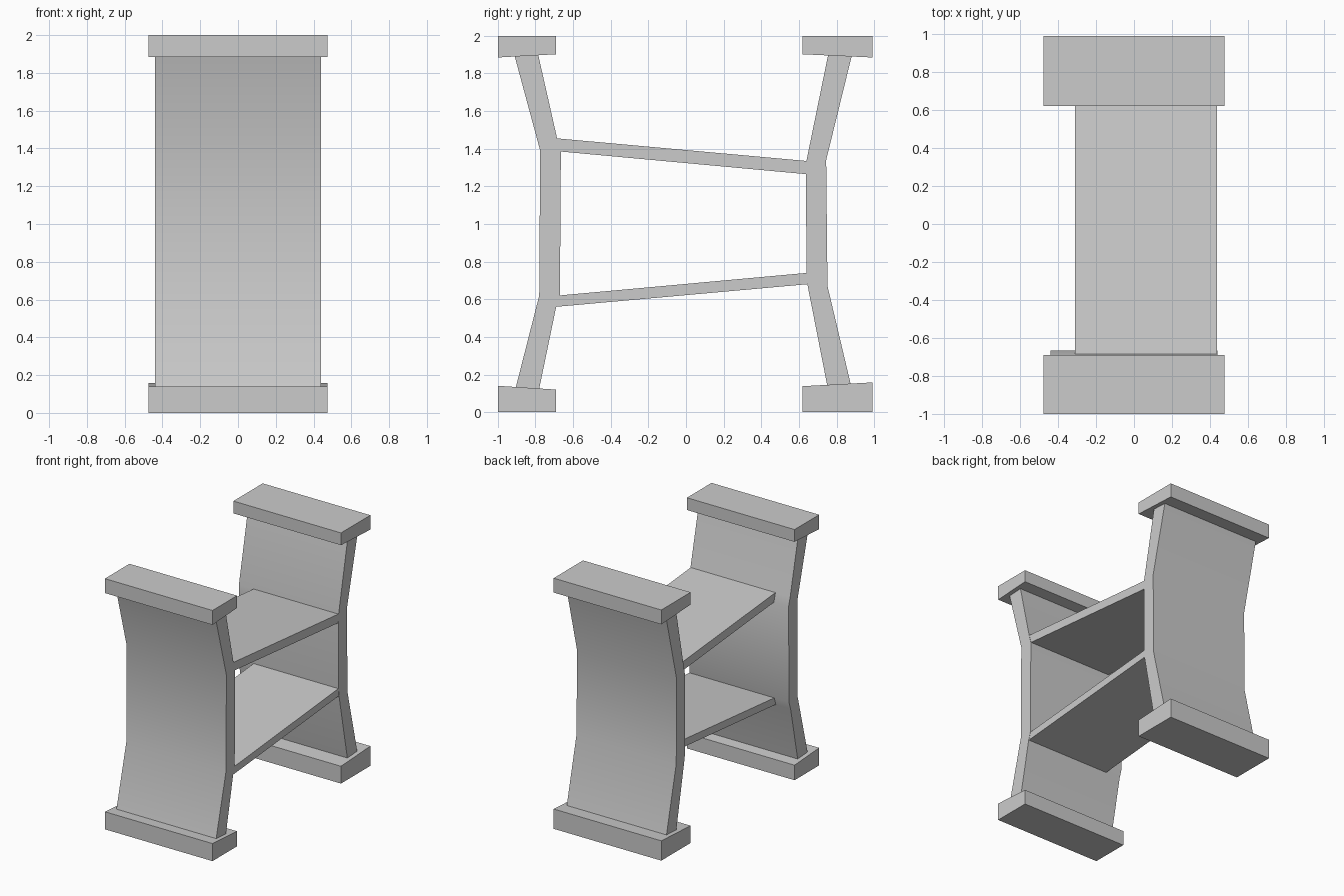
import bpy, bmesh, math

if "Cube" in bpy.data.objects:
    bpy.data.objects.remove(bpy.data.objects["Cube"])


def extrude_profile(name, profile, x0, x1, smooth=False):
    """Extrude a (y, z) outline from x0 to x1."""
    bm = bmesh.new()
    face = bm.faces.new([bm.verts.new((x0, y, z)) for y, z in profile])
    ext = bmesh.ops.extrude_face_region(bm, geom=[face])
    moved = [v for v in ext["geom"] if isinstance(v, bmesh.types.BMVert)]
    bmesh.ops.translate(bm, verts=moved, vec=(x1 - x0, 0, 0))
    bmesh.ops.recalc_face_normals(bm, faces=bm.faces)
    mesh = bpy.data.meshes.new(name)
    bm.to_mesh(mesh)
    bm.free()
    obj = bpy.data.objects.new(name, mesh)
    bpy.context.collection.objects.link(obj)
    if smooth:
        bpy.ops.object.select_all(action="DESELECT")
        obj.select_set(True)
        bpy.context.view_layer.objects.active = obj
        bpy.ops.object.shade_smooth_by_angle(angle=math.radians(30))
    return obj


# Bent upright panels
extrude_profile("front_panel", [
    (-0.91, 1.89), (-0.775, 1.39), (-0.78, 0.62), (-0.905, 0.13),
    (-0.78, 0.125), (-0.69, 0.56), (-0.67, 0.62), (-0.665, 1.385),
    (-0.685, 1.455), (-0.785, 1.897)], -0.44, 0.44, True)
extrude_profile("back_panel", [
    (0.88, 1.89), (0.745, 1.34), (0.752, 0.67), (0.875, 0.15),
    (0.75, 0.145), (0.645, 0.68), (0.64, 0.74), (0.638, 1.265),
    (0.64, 1.335), (0.755, 1.897)], -0.44, 0.44, True)

# End caps with slightly sloped inner faces
caps = {
    "front_top_cap": [(-1, 2), (-1, 1.885), (-0.69, 1.902), (-0.69, 2)],
    "back_top_cap": [(0.62, 2), (0.62, 1.902), (0.99, 1.885), (0.99, 2)],
    "front_foot": [(-1, 0), (-1, 0.14), (-0.69, 0.12), (-0.69, 0)],
    "back_foot": [(0.62, 0), (0.62, 0.138), (0.99, 0.158), (0.99, 0)],
}
for name, profile in caps.items():
    extrude_profile(name, profile, -0.475, 0.475)

# Slanted shelves joining the panels
extrude_profile("upper_shelf", [
    (-0.685, 1.455), (0.64, 1.335), (0.638, 1.265), (-0.665, 1.385)], -0.31, 0.438)
extrude_profile("lower_shelf", [
    (-0.675, 0.62), (0.64, 0.74), (0.645, 0.68), (-0.69, 0.56)], -0.31, 0.438)
